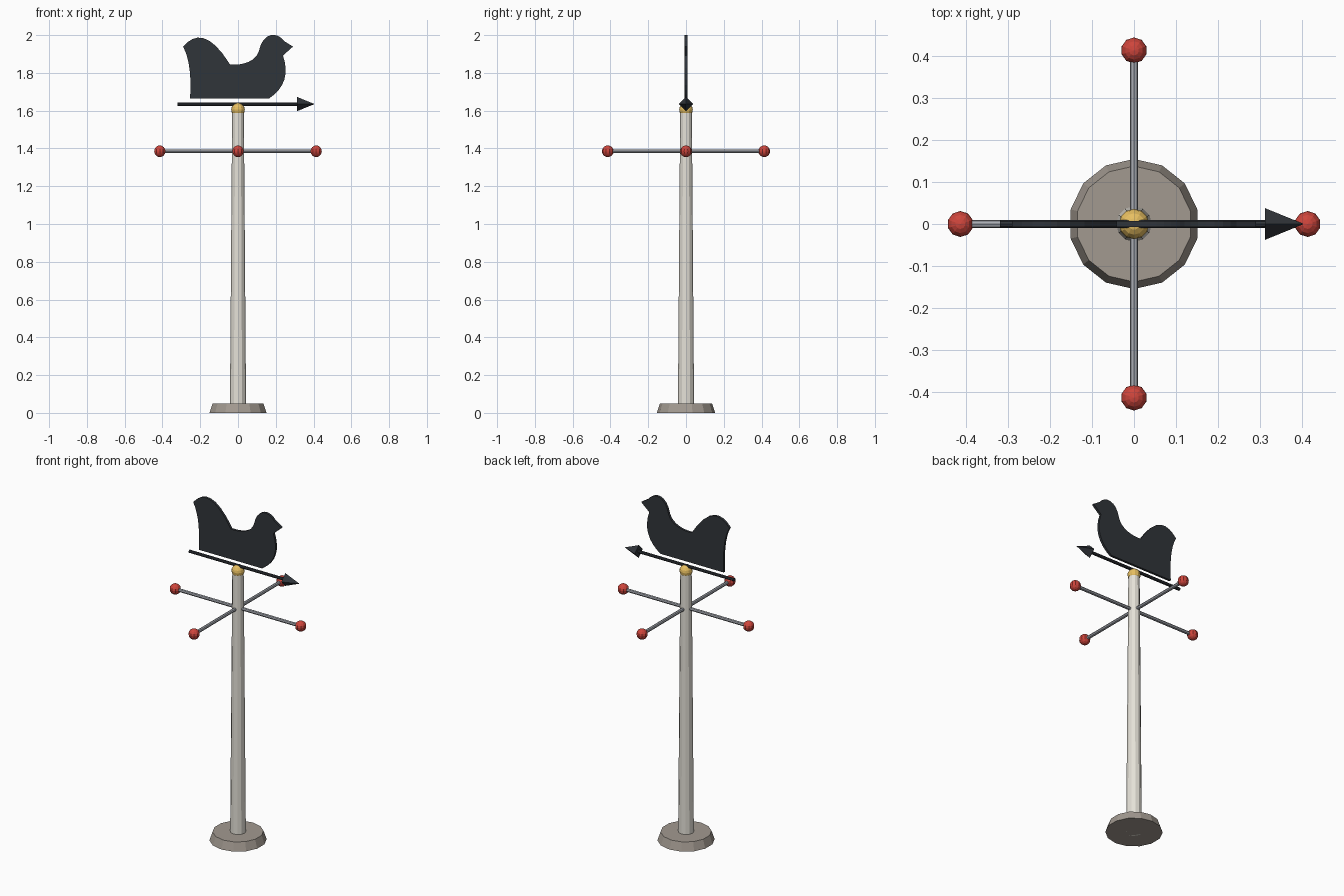
import bpy, bmesh
from math import pi
from mathutils import Matrix, Vector
from mathutils.geometry import interpolate_bezier

if "Cube" in bpy.data.objects:
    bpy.data.objects.remove(bpy.data.objects["Cube"])


def material(name, rgb):
    m = bpy.data.materials.new(name)
    m.diffuse_color = (*rgb, 1)
    m.use_nodes = True
    m.node_tree.nodes["Principled BSDF"].inputs["Base Color"].default_value = m.diffuse_color
    return m


STONE = material("stone", (0.36, 0.32, 0.28))
PAINT = material("cream_paint", (0.78, 0.75, 0.68))
STEEL = material("steel", (0.40, 0.42, 0.46))
RED = material("red", (0.62, 0.06, 0.045))
GOLD = material("gold", (0.80, 0.52, 0.12))
IRON = material("iron", (0.03, 0.035, 0.042))


def finish(bm, name, mat):
    bmesh.ops.recalc_face_normals(bm, faces=bm.faces)
    mesh = bpy.data.meshes.new(name)
    bm.to_mesh(mesh)
    bm.free()
    mesh.materials.append(mat)
    ob = bpy.data.objects.new(name, mesh)
    bpy.context.collection.objects.link(ob)
    return ob


def rod(name, p, q, r1, r2, sides, mat):
    """Flat-sided tapered cylinder from p to q."""
    p, q = Vector(p), Vector(q)
    d = q - p
    rot = Matrix.Identity(4)
    if abs(d.x) > 1e-6:
        rot = Matrix.Rotation(pi / 2 if d.x > 0 else -pi / 2, 4, 'Y')
    elif abs(d.y) > 1e-6:
        rot = Matrix.Rotation(-pi / 2 if d.y > 0 else pi / 2, 4, 'X')
    bm = bmesh.new()
    bmesh.ops.create_cone(bm, cap_ends=True, segments=sides, radius1=r1, radius2=r2,
                          depth=d.length, matrix=Matrix.Translation((p + q) / 2) @ rot)
    return finish(bm, name, mat)


def ball(name, c, r, u, v, mat):
    bm = bmesh.new()
    bmesh.ops.create_uvsphere(bm, u_segments=u, v_segments=v, radius=r,
                              matrix=Matrix.Translation(c))
    return finish(bm, name, mat)


# Base, pole and cap
rod("base", (0, 0, 0), (0, 0, 0.05), 0.155, 0.138, 14, STONE)
rod("pole", (0, 0, 0), (0, 0, 1.60), 0.043, 0.031, 12, PAINT)
ball("cap_ball", (0, 0, 1.605), 0.036, 12, 8, GOLD)

# Four compass arms with end balls
for name, x, y in (("east", 1, 0), ("west", -1, 0), ("north", 0, 1), ("south", 0, -1)):
    z, reach = 1.385, 0.414
    rod(name + "_arm", (0, 0, z), (x * reach, y * reach, z), 0.01, 0.01, 8, STEEL)
    ball(name + "_ball", (x * reach, y * reach, z), 0.031, 10, 8, RED)

# Arrow
rod("arrow_shaft", (-0.32, 0, 1.635), (0.32, 0, 1.635), 0.009, 0.009, 8, IRON)
rod("arrow_head", (0.312, 0, 1.635), (0.405, 0, 1.635), 0.038, 0, 4, IRON)

# Bird silhouette: bezier runs (start, handle, handle, end) in x, z
runs = [
    ((-0.254, 1.664), (-0.248, 1.76), (-0.252, 1.87), (-0.291, 1.939)),
    ((-0.291, 1.939), (-0.23, 2.01), (-0.15, 2.02), (-0.042, 1.844)),
    ((-0.042, 1.844), (0.03, 1.84), (0.09, 1.86), (0.11, 1.913)),
    ((0.11, 1.913), (0.13, 2.02), (0.21, 2.018), (0.245, 1.968)),
    ((0.238, 1.892), (0.27, 1.80), (0.25, 1.72), (0.164, 1.664)),
]
outline = []
for i, run in enumerate(runs):
    if i == 4:
        outline.append(Vector((0.291, 1.939, 0)))  # beak tip
    pts = interpolate_bezier(*[Vector((*p, 0)) for p in run], 9)
    outline += pts if i >= 3 else pts[:-1]

bm = bmesh.new()
face = bm.faces.new([bm.verts.new((p.x, -0.007, p.y)) for p in outline])
side = bmesh.ops.extrude_face_region(bm, geom=[face])["geom"]
bmesh.ops.translate(bm, vec=(0, 0.014, 0),
                    verts=[g for g in side if isinstance(g, bmesh.types.BMVert)])
finish(bm, "bird_silhouette", IRON)
